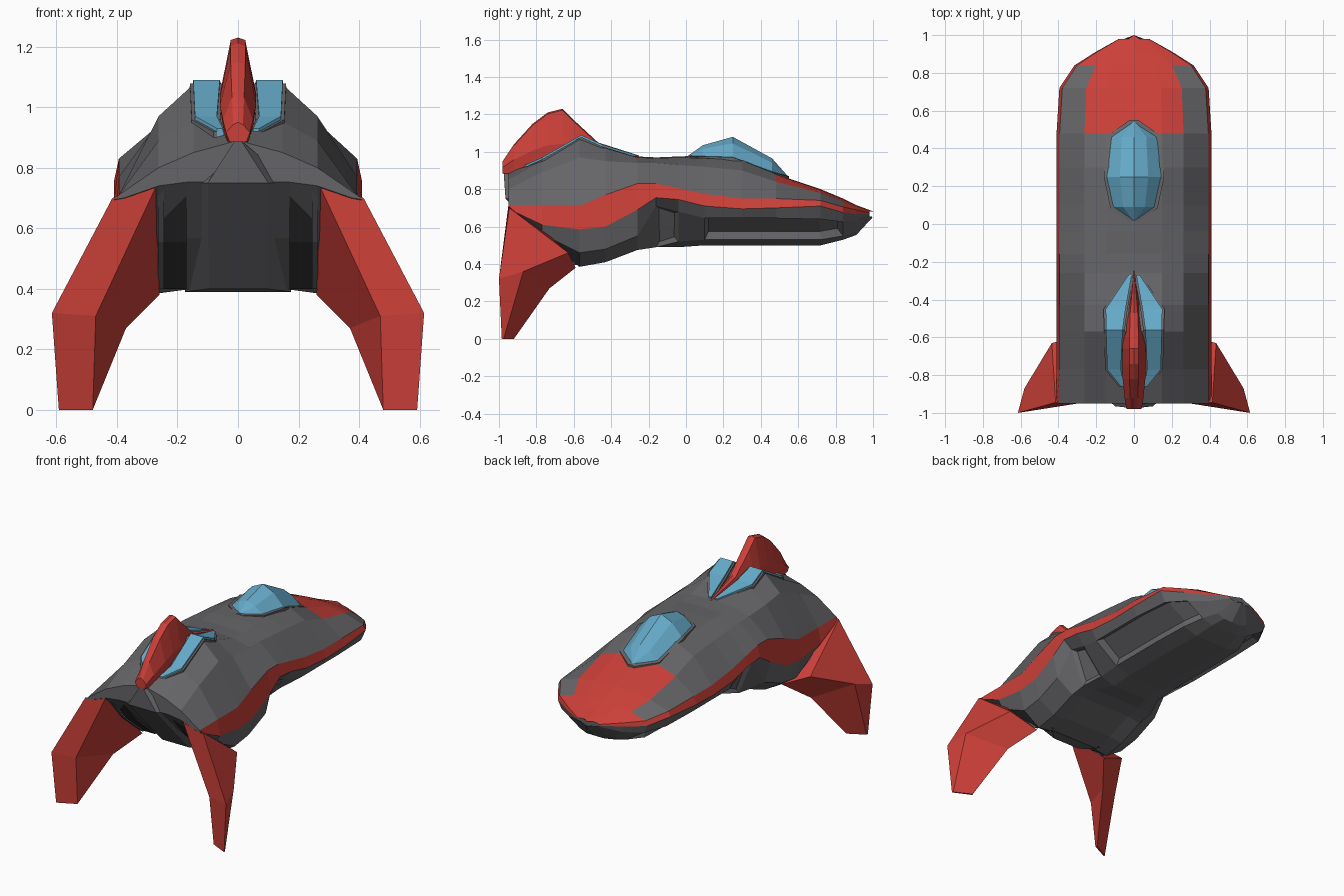
import bpy, bmesh

if "Cube" in bpy.data.objects:
    bpy.data.objects.remove(bpy.data.objects["Cube"])


def material(name, rgb):
    m = bpy.data.materials.new(name)
    m.diffuse_color = (*rgb, 1)
    m.use_nodes = True
    m.node_tree.nodes["Principled BSDF"].inputs["Base Color"].default_value = m.diffuse_color
    return m


GREY = material("hull_grey", (0.13, 0.13, 0.14))
RED = material("red", (0.60, 0.05, 0.04))
BLUE = material("glass_blue", (0.13, 0.40, 0.58))
DARK = material("vent_dark", (0.035, 0.035, 0.035))


def loft(name, sections, mats, pick=None, edit=None):
    """Skin a list of equal-length point rings and cap both ends."""
    bm = bmesh.new()
    rings = [[bm.verts.new(p) for p in s] for s in sections]
    n = len(rings[0])
    cells = {}
    for i in range(len(rings) - 1):
        for j in range(n):
            k = (j + 1) % n
            f = bm.faces.new((rings[i][j], rings[i][k], rings[i + 1][k], rings[i + 1][j]))
            f.material_index = pick(i, j) if pick else 0
            cells[i, j] = f
    bm.faces.new(rings[0])
    bm.faces.new(rings[-1][::-1])
    bmesh.ops.recalc_face_normals(bm, faces=bm.faces)
    if edit:
        edit(bm, cells)
    me = bpy.data.meshes.new(name)
    bm.to_mesh(me)
    bm.free()
    for m in mats:
        me.materials.append(m)
    ob = bpy.data.objects.new(name, me)
    bpy.context.collection.objects.link(ob)
    return ob


def pair(name, sections, mat):
    """Left and right copies of a loft."""
    for side, s in (("right", 1), ("left", -1)):
        loft(f"{name}_{side}", [[(s * x, y, z) for x, y, z in r] for r in sections], [mat])


def symmetric(half):
    """Full ring from a half ring whose first and last points lie on x = 0."""
    return half + [(-x, y, z) for x, y, z in half[-2:0:-1]]


# Hull stations: y, half width, then heights of centre, inner shoulder, outer shoulder,
# band top, band bottom, under lip, lower chine
HULL = [
    (-0.95, .41, .89, .85, .80, .71, .695, .70, .74),
    (-0.77, .41, .95, .95, .89, .71, .61, .56, .555),
    (-0.57, .41, 1.07, 1.075, .97, .71, .585, .46, .385),
    (-0.43, .41, 1.00, 1.02, .95, .77, .60, .48, .41),
    (-0.26, .41, .975, .97, .94, .83, .69, .55, .475),
    (-0.16, .41, .97, .965, .94, .83, .755, .71, .49),
    (-0.04, .41, .975, .97, .93, .805, .745, .68, .52),
    (0.10, .41, .98, .965, .92, .775, .71, .645, .53),
    (0.30, .41, .97, .955, .90, .75, .695, .645, .53),
    (0.48, .41, .88, .88, .84, .75, .70, .645, .53),
    (0.72, .395, .80, .795, .78, .74, .71, .64, .53),
    (0.84, .315, .75, .745, .735, .705, .675, .625, .55),
    (0.91, .205, .715, .713, .705, .69, .668, .63, .575),
    (0.98, .08, .682, .682, .68, .675, .668, .66, .655),
]


def hull_ring(y, w, z0, z1, z2, zt, zb, zm, zl):
    lip = .86 if -.2 < y < 0 else .92
    chine, belly = (.64, .42) if y < -.1 else (.54, .3)
    drop = .03 if -.1 < y < .8 else -.012 if y < 0 else .02
    tip = 0
    if y > .95:
        drop, tip = .003, .02
    return symmetric([(0, y + tip, z0), (.36 * w, y, z1), (.64 * w, y, z2), (.96 * w, y, zt),
                      (w, y, zb), (lip * w, y, zm), (chine * w, y, zl),
                      (belly * w, y, zl - drop), (0, y + tip, zl - drop)])


def hull_paint(i, j):
    col, y = min(j, 15 - j), HULL[i][0]
    return int(col == 3 or (col < 2 and y > .45) or (col < 4 and y > .8))


def hull_grooves(bm, cells):
    # Long side recess under each lip, and the arch behind it
    for rows, depth in ((range(7, 11), -.04), (range(5, 6), -.02)):
        for j in (5, 10):
            bmesh.ops.inset_region(bm, faces=[cells[i, j] for i in rows],
                                   thickness=.02, depth=depth, use_even_offset=True)


loft("hull", [hull_ring(*r) for r in HULL], [GREY, RED], hull_paint, hull_grooves)

# Canopy glass on a slightly larger frame: y, half width, ridge z, edge z
CANOPY = [(.02, .012, .985, .97), (.09, .115, 1.035, .97), (.25, .15, 1.08, .965),
          (.46, .13, .965, .885), (.54, .012, .875, .86)]


def canopy_ring(y, w, zt, ze):
    return symmetric([(0, y, zt), (.5 * w, y, zt - .3 * (zt - ze)), (w, y, ze),
                      (w, y, ze - .08), (0, y, ze - .08)])


loft("canopy", [canopy_ring(*r) for r in CANOPY], [BLUE])
loft("canopy_frame", [canopy_ring(.26 + (y - .26) * 1.04, w + .01, ze + .01, ze + .006)
                      for y, w, zt, ze in CANOPY], [GREY])

# Tail fin: y, half width at belly, top z
FIN = [(-.25, .005, .98), (-.47, .05, 1.05), (-.60, .06, 1.17), (-.66, .06, 1.23),
       (-.74, .06, 1.21), (-.82, .06, 1.15), (-.92, .05, 1.04), (-.98, .04, .95)]
loft("tail_fin", [symmetric([(0, y, zt), (.4 * w, y, zt - .008), (w, y, .89 + .45 * (zt - .89)),
                             (.7 * w, y, .885), (0, y, .885)]) for y, w, zt in FIN], [RED])

# Glass vents beside the fin: y, inner x, outer x, z
VENT = [(-.27, .012, .03, .985), (-.45, .045, .15, 1.04), (-.56, .06, .148, 1.09),
        (-.77, .07, .142, .97), (-.86, .05, .07, .93)]


def vent_ring(y, a, b, z, grow=0):
    return [(a - grow, y, z - grow), (b + grow, y, z - grow),
            (b + grow, y, z - .06), (a - grow, y, z - .06)]


pair("fin_vent", [vent_ring(*r) for r in VENT], BLUE)
pair("fin_vent_frame", [vent_ring(*r, grow=.011) for r in VENT], GREY)

# Swept legs, ending in a thin slanted edge: root, knee and foot sections
# (rear inner, rear outer, front outer, front inner)
pair("leg", [
    [(.265, -.945, .75), (.415, -.945, .70), (.435, -.63, .46), (.26, -.59, .38)],
    [(.47, -.96, .31), (.615, -1, .32), (.58, -.87, .36), (.37, -.73, .27)],
    [(.48, -.93, 0), (.592, -.985, 0), (.59, -.975, 0), (.485, -.92, 0)],
], RED)

# Sloping rear engine block with its peaked top
loft("engine_block", [
    [(-.01, -.975, .89), (.01, -.975, .89), (.01, -.9, .89), (-.01, -.9, .89)],
    [(-.1, -.965, .75), (.1, -.965, .75), (.175, -.90, .75), (-.175, -.90, .75)],
    [(-.095, -.63, .40), (.095, -.63, .40), (.175, -.55, .39), (-.175, -.55, .39)],
], [GREY])

# Dark exhaust slots and their outer rims
for label, x0, x1, out, mat in (("exhaust_slot", .17, .25, .008, DARK),
                                ("exhaust_rim", .245, .265, .02, GREY)):
    pair(label, [[(x0, y - out, z), (x1, y - out, z), (x1, y + .05, z), (x0, y + .05, z)]
                 for y, z in ((-.93, .745), (-.77, .555), (-.585, .40))], mat)
